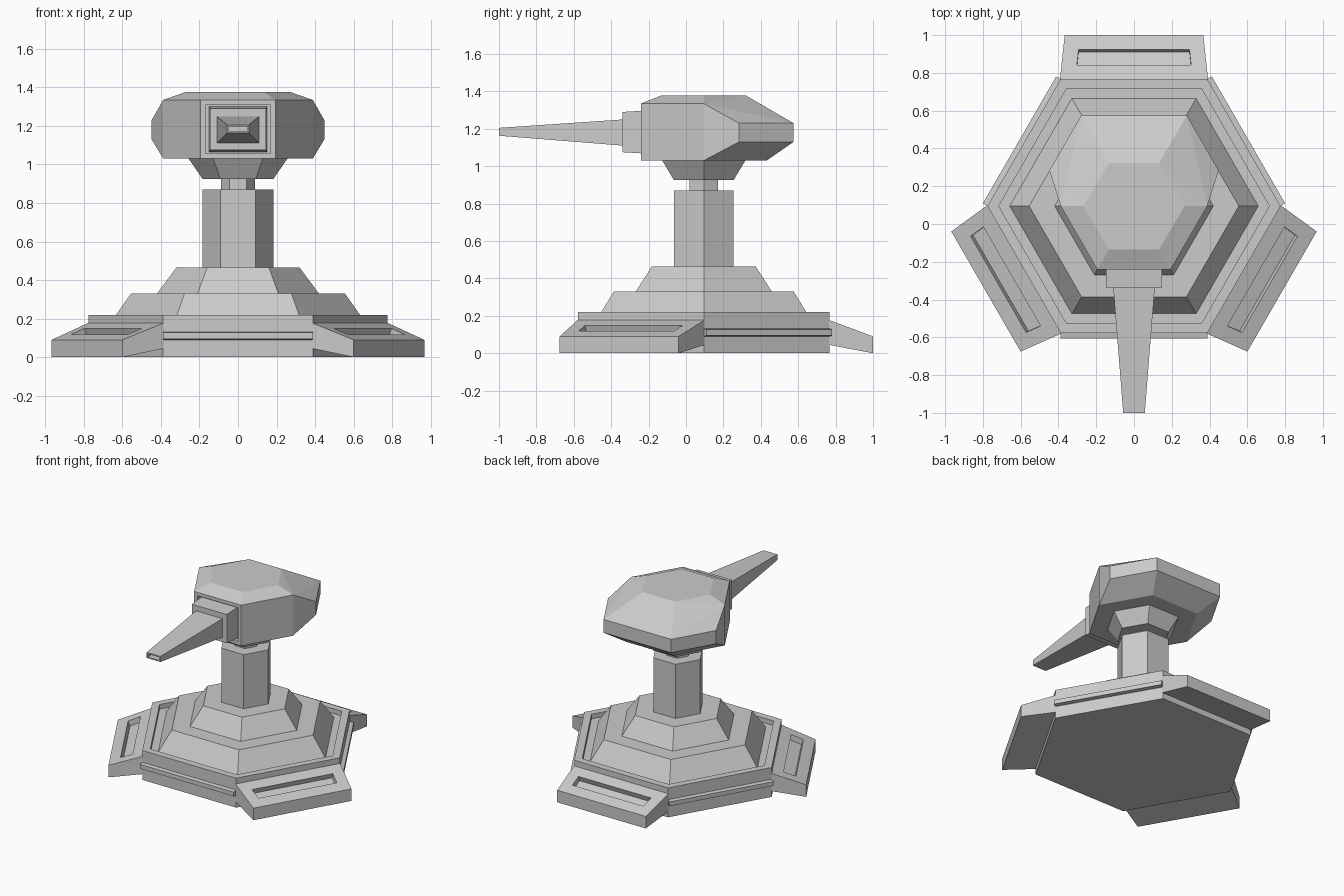
import bpy, bmesh
from math import radians, sin, cos
from mathutils import Matrix, Vector

cube = bpy.data.objects.get("Cube")
if cube:
    bpy.data.objects.remove(cube, do_unlink=True)

CENTRE_Y = 0.095          # axis of the six-sided parts

grey = bpy.data.materials.new("plain_grey")
grey.use_nodes = True
COLOUR = (0.6, 0.6, 0.6, 1)
grey.diffuse_color = COLOUR
grey.node_tree.nodes["Principled BSDF"].inputs["Base Color"].default_value = COLOUR


def finish(name, bm, matrix=None):
    """Turn a bmesh into a flat shaded object."""
    bmesh.ops.recalc_face_normals(bm, faces=bm.faces[:])
    if matrix:
        bm.transform(matrix)
    mesh = bpy.data.meshes.new(name)
    bm.to_mesh(mesh)
    bm.free()
    mesh.materials.append(grey)
    obj = bpy.data.objects.new(name, mesh)
    bpy.context.collection.objects.link(obj)
    return obj


def hex_stack(name, profile):
    """Six-sided turned solid from (radius, height) pairs, capped at both ends."""
    bm = bmesh.new()
    rings = []
    for r, z in profile:
        rings.append([bm.verts.new((r * cos(radians(60 * i)),
                                    CENTRE_Y + r * sin(radians(60 * i)), z))
                      for i in range(6)])
    for low, high in zip(rings, rings[1:]):
        for i in range(6):
            j = (i + 1) % 6
            bm.faces.new((low[i], low[j], high[j], high[i]))
    bm.faces.new(rings[0][::-1])
    bm.faces.new(rings[-1])
    return finish(name, bm)


def mirrored_hull(half_points):
    """Convex solid from points on the +x side and their mirror images."""
    bm = bmesh.new()
    for x, y, z in half_points:
        for s in (1, -1):
            bm.verts.new((s * x, y, z))
    bmesh.ops.convex_hull(bm, input=bm.verts[:])
    bmesh.ops.dissolve_limit(bm, angle_limit=radians(1), verts=bm.verts[:], edges=bm.edges[:])
    bmesh.ops.recalc_face_normals(bm, faces=bm.faces[:])
    return bm


def recess(bm, direction, border, depth):
    """Sink a pocket into the face that looks most along a direction."""
    face = max(bm.faces, key=lambda f: f.normal.dot(Vector(direction)))
    normal = face.normal.copy()
    bmesh.ops.inset_region(bm, faces=[face], thickness=border, use_even_offset=True)
    floor = bmesh.ops.extrude_discrete_faces(bm, faces=[face])["faces"][0]
    bmesh.ops.translate(bm, verts=floor.verts[:], vec=-normal * depth)


def around(angle):
    """Place a part built facing +y at an angle around the axis."""
    return Matrix.Translation((0, CENTRE_Y, 0)) @ Matrix.Rotation(radians(angle), 4, "Z")


# Base, stepped plinth, column and head mount
hex_stack("base", [(0.776, 0), (0.776, 0.22), (0.716, 0.22), (0.716, 0.185)])
hex_stack("lower_step", [(0.658, 0.185), (0.555, 0.33)])
hex_stack("upper_step", [(0.42, 0.33), (0.32, 0.465)])
hex_stack("column", [(0.184, 0.465), (0.184, 0.87)])
hex_stack("neck", [(0.087, 0.87), (0.087, 0.925)])
hex_stack("head_mount", [(0.184, 0.925), (0.256, 1.03)])

# Three slotted feet, with side rails on the sides between them
for side, angle in (("back", 0), ("right", 120), ("left", 240)):
    foot = mirrored_hull([(0.392, 0.67, 0.045), (0.392, 0.67, 0.178),
                          (0.367, 0.905, 0), (0.367, 0.905, 0.09)])
    recess(foot, (0, 0.3, 1), 0.081, 0.04)
    finish(side + "_foot", foot, around(angle))

for side, angle in (("front", 180), ("back_right", 60), ("back_left", 300)):
    rail = mirrored_hull([(0.388, 0.66, 0.088), (0.388, 0.66, 0.134),
                          (0.388, 0.70, 0.095), (0.388, 0.70, 0.127)])
    finish(side + "_rail", rail, around(angle))

# Faceted head with a socket in its front face
head = mirrored_hull([
    (0.194, -0.241, 1.03), (0.194, -0.241, 1.335),
    (0.388, CENTRE_Y, 1.03), (0.388, CENTRE_Y, 1.335),
    (0.448, 0.283, 1.13), (0.448, 0.283, 1.23),
    (0.28, 0.575, 1.13), (0.28, 0.575, 1.23),
    (0.194, 0.431, 1.03),
    (0.132, -0.135, 1.377), (0.268, CENTRE_Y, 1.377), (0.132, 0.322, 1.377)])
recess(head, (0, -1, 0), 0.026, 0.06)
finish("head", head)

# Barrel housing and tapered barrel with a hollow tip
housing = mirrored_hull([(0.15, -0.18, 1.065), (0.15, -0.18, 1.30),
                         (0.145, -0.34, 1.075), (0.145, -0.34, 1.29)])
finish("barrel_housing", housing)

barrel = mirrored_hull([(0.11, -0.335, 1.11), (0.11, -0.335, 1.25),
                        (0.057, -1, 1.163), (0.057, -1, 1.205)])
recess(barrel, (0, -1, 0), 0.009, 0.05)
finish("barrel", barrel)
